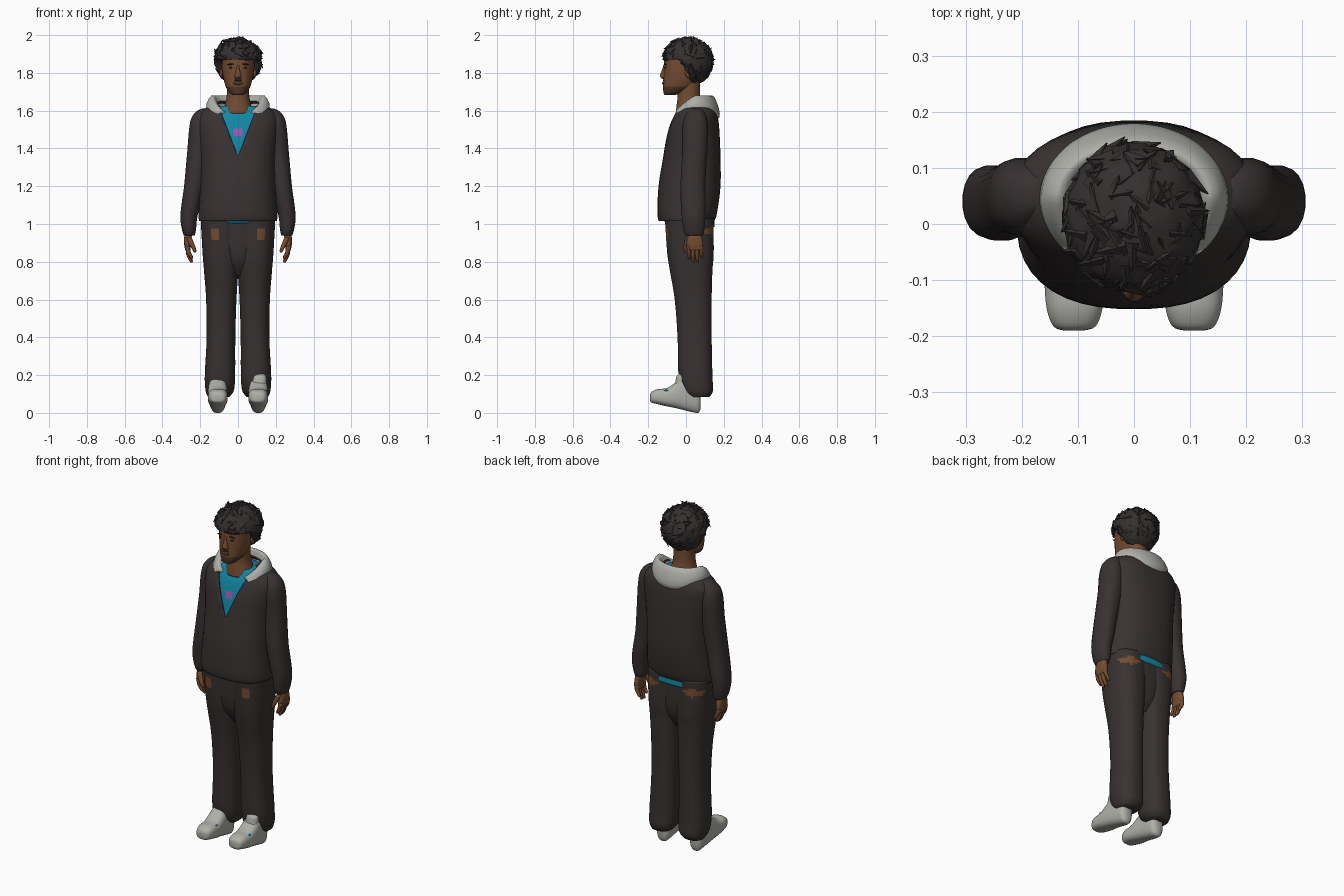
import bpy, bmesh, math, random
from mathutils import Vector, Matrix, noise

if "Cube" in bpy.data.objects:
    bpy.data.objects.remove(bpy.data.objects["Cube"])

random.seed(4)

def material(name, rgb):
    m = bpy.data.materials.new(name)
    m.diffuse_color = (*rgb, 1)
    m.use_nodes = True
    m.node_tree.nodes["Principled BSDF"].inputs["Base Color"].default_value = m.diffuse_color
    return m

CLOTH = material("dark cloth", (0.040, 0.031, 0.031))
HAIR = material("dark hair", (0.036, 0.029, 0.029))
SKIN = material("brown skin", (0.175, 0.072, 0.031))
STUBBLE = material("stubble", (0.085, 0.038, 0.020))
EYE = material("eye and brow", (0.025, 0.015, 0.011))
TEAL = material("teal shirt", (0.006, 0.24, 0.37))
PINK = material("pink print", (0.32, 0.10, 0.44))
GREY = material("light grey", (0.43, 0.43, 0.40))

def finish(name, bm, mats, mirror=False, smooth=True, rule=None):
    """Turn a bmesh into an object; rule(face centre) gives the material index."""
    bmesh.ops.recalc_face_normals(bm, faces=bm.faces)
    for f in bm.faces:
        f.smooth = smooth
        if rule:
            f.material_index = rule(f.calc_center_median())
    me = bpy.data.meshes.new(name)
    bm.to_mesh(me)
    bm.free()
    for m in mats:
        me.materials.append(m)
    ob = bpy.data.objects.new(name, me)
    bpy.context.collection.objects.link(ob)
    if mirror:
        ob.modifiers.new("mirror", "MIRROR").use_mirror_merge = False
    return ob

def spline(secs, k):
    """Catmull-Rom rows between the given section rows."""
    out = []
    for i in range(len(secs) - 1):
        a, b, c, d = (secs[max(0, min(len(secs) - 1, i + j))] for j in (-1, 0, 1, 2))
        for s in range(k):
            t = s / k
            out.append([0.5 * (2 * q + (r - p) * t + (2 * p - 5 * q + 4 * r - u) * t * t
                        + (3 * q - p - 3 * r + u) * t ** 3) for p, q, r, u in zip(a, b, c, d)])
    return out + [list(secs[-1])]

def loft(secs, n=28, k=4, axis="z", p=2.4, cap=True):
    """Superellipse loft; a section is (position, a low, a high, b low, b high)."""
    bm = bmesh.new()
    rings = []
    for pos, a0, a1, b0, b1 in spline(secs, k):
        ring = []
        for i in range(n):
            t = 2 * math.pi * (i + 0.5) / n
            c, s = math.cos(t), math.sin(t)
            a = (a0 + a1) / 2 + (a1 - a0) / 2 * math.copysign(abs(c) ** (2 / p), c)
            b = (b0 + b1) / 2 + (b1 - b0) / 2 * math.copysign(abs(s) ** (2 / p), s)
            ring.append(bm.verts.new((a, b, pos) if axis == "z" else (a, pos, b)))
        rings.append(ring)
    for lo, hi in zip(rings, rings[1:]):
        for i in range(n):
            bm.faces.new((lo[i], lo[(i + 1) % n], hi[(i + 1) % n], hi[i]))
    if cap:
        bm.faces.new(rings[0])
        bm.faces.new(rings[-1])
    return bm

def ellipsoid(name, loc, size, mat, mirror=False, tilt=0):
    bm = bmesh.new()
    mx = Matrix.Translation(loc) @ Matrix.Rotation(tilt, 4, "Y") @ Matrix.Diagonal((*size, 1))
    bmesh.ops.create_uvsphere(bm, u_segments=14, v_segments=8, radius=1, matrix=mx)
    return finish(name, bm, [mat], mirror)

# Jacket body, with the open V cut into its front
BODY = [(1.015, .207, -.145, .15), (1.06, .209, -.152, .165), (1.2, .2, -.146, .183),
        (1.35, .2, -.122, .183), (1.48, .212, -.10, .178), (1.56, .214, -.075, .17),
        (1.605, .185, -.05, .155), (1.63, .14, -.03, .13), (1.65, .1, -.02, .11)]
bm = loft([(z, -w, w, f, b) for z, w, f, b in BODY], n=40, cap=False)
for side in (-1, 1):
    front = [f for f in bm.faces if f.calc_center_median().y < 0.04]
    geom = front + list({e for f in front for e in f.edges}) + list({v for f in front for v in f.verts})
    bmesh.ops.bisect_plane(bm, geom=geom, plane_co=(0, 0, 1.36), plane_no=(side, 0, -0.39))
gone = [f for f in bm.faces if (c := f.calc_center_median()).y < 0.03 and abs(c.x) < 0.39 * (c.z - 1.36)]
bmesh.ops.delete(bm, geom=gone, context="FACES")
jacket = finish("jacket_body", bm, [CLOTH])
sol = jacket.modifiers.new("thickness", "SOLIDIFY")
sol.thickness = 0.008

# Shirt under the jacket, with a printed stripe and a hem showing at the back
inner = [(0.985, .185, -.09, .152)] + [(z, w - .014, f + .013, b - .013) for z, w, f, b in BODY[1:7]]
inner.append((1.625, .10, -.032, .11))
finish("shirt", loft([(z, -w, w, f, b) for z, w, f, b in inner], n=40, k=8), [TEAL, PINK],
       rule=lambda c: int(c.y < 0 and abs(c.x) < .04 and 1.46 < c.z < 1.505))

# Sleeves
finish("sleeve", loft([
    (.94, .228, .288, -.003, .09), (.97, .222, .297, -.015, .098), (1.03, .216, .306, -.022, .103),
    (1.1, .2, .3, -.028, .105), (1.2, .18, .286, -.03, .103), (1.3, .16, .277, -.025, .108),
    (1.4, .145, .268, -.02, .115), (1.5, .14, .26, -.02, .118), (1.56, .14, .248, -.01, .11),
    (1.595, .14, .222, .01, .095), (1.612, .15, .19, .03, .08)], n=20, k=3, p=2.2), [CLOTH], True)

# Hood lying open round the neck
bm = bmesh.new()
rows = []
for i in range(33):
    th = math.radians(38 + 284 * i / 32)
    s, c = math.sin(th), -math.cos(th)
    t = (1 + c) / 2
    back = c > 0
    rim = 1.565 + 0.125 * min(1, 2 * t) ** 0.7
    prof = [(.085, .075 if back else .10, 1.59),
            (.122, .085 if back else .12, rim - .012),
            (.14, .10 if back else .13, rim),
            (.172, .132 if back else .14, rim - .045 - .03 * t ** 4),
            (.168, .14 if back else .135, 1.60 - .045 * t ** 4),
            (.13, .10, 1.57 - .02 * t)]
    rows.append([bm.verts.new((x * s, .045 + y * c, z)) for x, y, z in prof])
for a, b in zip(rows, rows[1:]):
    for j in range(5):
        bm.faces.new((a[j], a[j + 1], b[j + 1], b[j]))
bm.faces.new(rows[0])
bm.faces.new(rows[-1])
hood = finish("hood", bm, [GREY])
hood.modifiers.new("round", "SUBSURF").levels = 1

# Trousers, with skin showing at worn patches on the hips
def patch(c):
    w = 0.25 * noise.noise(c * 40)
    x = abs(c.x)
    front = c.y < 0 and ((x - .125) / .024) ** 2 + ((c.z - .945) / .036) ** 2 < 1 + w
    rear = c.y > .04 and ((x - .135) / .05) ** 2 + ((c.z - .962) / .024) ** 2 < 1 + w
    return int(front or rear)

finish("trouser_leg", loft([
    (.085, .045, .16, .015, .125), (.12, .022, .172, -.022, .143), (.2, .015, .176, -.04, .14),
    (.4, .014, .166, -.045, .136), (.6, .008, .169, -.06, .136), (.75, -.002, .18, -.085, .14),
    (.85, -.01, .188, -.10, .147), (1.03, -.02, .198, -.112, .145)], n=48, k=14), [CLOTH, SKIN],
    True, rule=patch)
finish("trouser_seat", loft([(.72, -.03, .03, -.03, .09), (.8, -.08, .08, -.082, .13),
                             (.9, -.11, .11, -.10, .14), (1.03, -.12, .12, -.105, .14)], p=3), [CLOTH])

# Shoes with the toes raised, and the tongue that shows on one side
finish("shoe", loft([
    (-.19, .09, .125, .065, .095), (-.182, .068, .144, .054, .112), (-.15, .056, .156, .046, .126),
    (-.10, .054, .16, .034, .132), (-.05, .055, .16, .024, .165), (-.015, .058, .158, .015, .19),
    (.04, .062, .152, .002, .19), (.066, .07, .145, .0, .17), (.078, .085, .13, .02, .13)],
    n=24, axis="y", p=2.7), [GREY], True)
finish("shoe_tongue", loft([(.10, .07, .15, -.08, 0), (.15, .075, .15, -.06, 0),
                            (.19, .08, .15, -.052, 0), (.205, .09, .14, -.04, 0)], n=16), [GREY])
for i, m in enumerate((PINK, TEAL)):
    ellipsoid("shoe_accent", ((-.075, .14)[i], -.10, .118), (.014, .018, .006), m)

# Hands
finish("palm", loft([(.96, .24, .278, .02, .075), (.93, .245, .285, .008, .085),
                     (.89, .25, .285, .002, .092), (.862, .25, .28, .01, .09)], n=16), [SKIN], True)
for i, tip in enumerate((.815, .795, .797, .82)):
    y = .014 + .022 * i
    z = .885
    finish("finger", loft([(z, .255, .281, y - .011, y + .011),
                           ((z + tip) / 2, .25, .275, y - .01, y + .012),
                           (tip + .008, .238, .258, y - .006, y + .012),
                           (tip, .242, .25, y, y + .008)], n=8, k=2, p=2), [SKIN], True)
finish("thumb", loft([(.93, .245, .275, -.003, .03), (.89, .229, .257, -.012, .014),
                      (.86, .22, .24, -.012, .01), (.848, .224, .232, -.006, .004)], n=10, p=2), [SKIN], True)

# Neck and head
finish("neck", loft([(1.585, -.085, .085, -.055, .10), (1.63, -.07, .07, -.05, .085),
                     (1.68, -.06, .06, -.045, .075), (1.76, -.06, .06, -.05, .075)], p=2), [SKIN])
finish("head", loft([
    (1.683, -.022, .022, -.11, -.06), (1.69, -.04, .04, -.118, -.03), (1.72, -.062, .062, -.122, .04),
    (1.76, -.075, .075, -.12, .075), (1.80, -.083, .083, -.118, .10), (1.85, -.087, .087, -.118, .12),
    (1.9, -.086, .086, -.112, .125), (1.95, -.065, .065, -.08, .10), (1.965, -.04, .04, -.05, .07)],
    n=32, k=5, p=2.2), [SKIN, STUBBLE],
    rule=lambda c: int(c.z < 1.725 + .25 * max(0, abs(c.x) - .05) and c.y < 0))
finish("nose", loft([(1.768, -.01, .01, -.125, -.11), (1.777, -.02, .02, -.135, -.10),
                     (1.79, -.017, .017, -.138, -.10), (1.82, -.009, .009, -.126, -.10),
                     (1.845, -.007, .007, -.119, -.10)], n=12, p=2), [SKIN])
ellipsoid("lips", (0, -.119, 1.745), (.026, .008, .009), STUBBLE)
ellipsoid("moustache", (0, -.117, 1.761), (.025, .006, .004), STUBBLE)
ellipsoid("eye", (.034, -.108, 1.827), (.014, .005, .005), EYE, True)
ellipsoid("eyebrow", (.036, -.109, 1.846), (.021, .007, .004), EYE, True, .08)
ellipsoid("ear", (.088, .012, 1.805), (.010, .018, .030), SKIN, True)

# Hair cap, cut away over the face, with rough tufts
def hair_floor(y):
    return 1.87 - .14 * min(1, max(0, (y + .025) / .06))

CENTRE = Vector((0, .01, 1.87))
def hair_point(d):
    v = CENTRE + Vector((d.x * .125, d.y * .134, d.z * (.115 if d.z > 0 else .14)))
    v += d * .010 * noise.noise(d * 5)
    v.z = max(v.z, hair_floor(v.y))
    return v

bm = bmesh.new()
bmesh.ops.create_icosphere(bm, subdivisions=4, radius=1)
for v in bm.verts:
    v.co = hair_point(v.co.normalized())
finish("hair_cap", bm, [HAIR])
bm = bmesh.new()
for _ in range(170):
    d = Vector((random.gauss(0, 1), random.gauss(0, 1), random.gauss(0.25, 1))).normalized()
    p = hair_point(d)
    if p.z < hair_floor(p.y) + .015 or d.z < -.65:
        continue
    side = d.cross(Vector((random.uniform(-1, 1), random.uniform(-1, 1), random.uniform(-1, 1)))).normalized()
    aim = (d * .45 + side).normalized()
    mx = Matrix.Translation(p - d * .004) @ aim.to_track_quat("Z", "Y").to_matrix().to_4x4()
    bmesh.ops.create_cone(bm, cap_ends=True, segments=4, radius1=.016, radius2=.001,
                          depth=random.uniform(.04, .06), matrix=mx)
finish("hair_tufts", bm, [HAIR], smooth=False)
